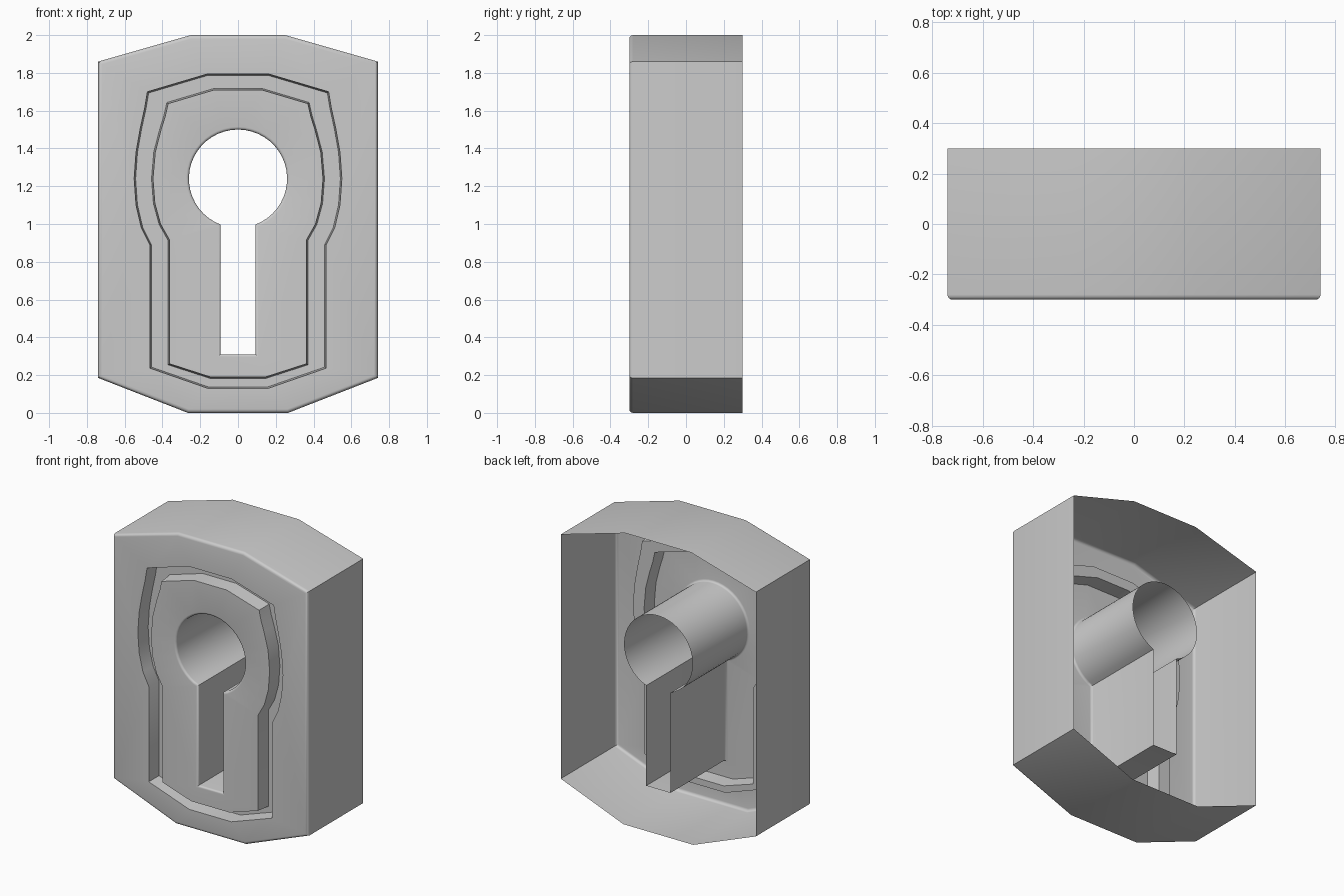
import bpy, bmesh, math
from mathutils import Vector

if "Cube" in bpy.data.objects:
    bpy.data.objects.remove(bpy.data.objects["Cube"])


def mirror(half):
    """Closed clockwise outline from the right half, listed top to bottom."""
    left = [(-x, z) for x, z in reversed(half) if abs(x) > 1e-5]
    return [Vector(p) for p in half + left]


def offset(loop, d):
    """Grow (d > 0) or shrink (d < 0) an outline with mitred corners."""
    out = []
    for i, p in enumerate(loop):
        a = (p - loop[i - 1]).normalized()
        b = (loop[(i + 1) % len(loop)] - p).normalized()
        na, nb = Vector((-a.y, a.x)), Vector((-b.y, b.x))
        out.append(p + (na + nb) * d / (1 + na.dot(nb)))
    return out


def ring(bm, loop, y):
    vs = [bm.verts.new((p.x, y, p.y)) for p in loop]
    for i, v in enumerate(vs):
        bm.edges.new((vs[i - 1], v))
    return vs


def loft(bm, sections):
    """Bridge a series of (outline, depth) rings; returns all rings."""
    rings = [ring(bm, l, y) for l, y in sections]
    for r, s in zip(rings, rings[1:]):
        for i in range(len(r)):
            bm.faces.new((r[i - 1], r[i], s[i], s[i - 1]))
    return rings


def fill_between(bm, a, b):
    edges = [bm.edges.get((r[i - 1], r[i])) for r in (a, b) for i in range(len(r))]
    bmesh.ops.triangle_fill(bm, use_beauty=True, edges=edges, normal=(0, -1, 0))


def finish(bm, name):
    bmesh.ops.recalc_face_normals(bm, faces=bm.faces)
    bm.normal_update()
    if sum(f.normal.y * f.calc_area() for f in bm.faces) > 0:
        bmesh.ops.reverse_faces(bm, faces=bm.faces)
    me = bpy.data.meshes.new(name)
    bm.to_mesh(me)
    bm.free()
    ob = bpy.data.objects.new(name, me)
    bpy.context.collection.objects.link(ob)
    bpy.ops.object.select_all(action='DESELECT')
    ob.select_set(True)
    bpy.context.view_layer.objects.active = ob
    bpy.ops.object.shade_smooth_by_angle(angle=math.radians(35))


def rounded_edge(loop, r, sign):
    """Quarter-round from a side wall to the front face."""
    return [(offset(loop, sign * r * (1 - math.cos(t))), FRONT + r * (1 - math.sin(t)))
            for t in (k * math.pi / 8 for k in range(5))]


FRONT, FLOOR, BACK = -0.3, -0.2, 0.3

# Outlines
case = mirror([(0.25, 2.0), (0.74, 1.86), (0.74, 0.185), (0.265, 0.0)])
groove_out = mirror([(0.16, 1.795), (0.48, 1.70), (0.495, 1.61), (0.517, 1.51), (0.54, 1.38),
                     (0.55, 1.24), (0.54, 1.10), (0.512, 0.98), (0.467, 0.89),
                     (0.467, 0.237), (0.16, 0.13)])
groove_in = mirror([(0.125, 1.71), (0.37, 1.637), (0.385, 1.57), (0.407, 1.50), (0.438, 1.38),
                    (0.45, 1.24), (0.44, 1.11), (0.41, 1.00), (0.362, 0.915),
                    (0.362, 0.26), (0.145, 0.19)])
R, SLOT = 0.26, 0.092
end = -math.acos(SLOT / R)
arc = [math.pi / 2 + (end - math.pi / 2) * k / 20 for k in range(21)]
keyhole = mirror([(R * math.cos(a), 1.24 + R * math.sin(a)) for a in arc] + [(SLOT, 0.31)])

# Outer casing: side walls, rounded front edge and front border
bm = bmesh.new()
rings = loft(bm, [(case, BACK)] + rounded_edge(case, 0.02, -1))
fill_between(bm, rings[-1], ring(bm, groove_out, FRONT))
finish(bm, "outer_casing")

# Recessed channel around the centre plate
bm = bmesh.new()
loft(bm, [(groove_out, FRONT), (offset(groove_out, -0.008), FLOOR),
          (offset(groove_in, 0.008), FLOOR), (groove_in, FRONT)])
finish(bm, "groove_channel")

# Centre plate with the keyhole tube running to the back
bm = bmesh.new()
rings = loft(bm, [(keyhole, BACK)] + rounded_edge(keyhole, 0.015, 1))
fill_between(bm, rings[-1], ring(bm, groove_in, FRONT))
finish(bm, "keyhole_plate")
